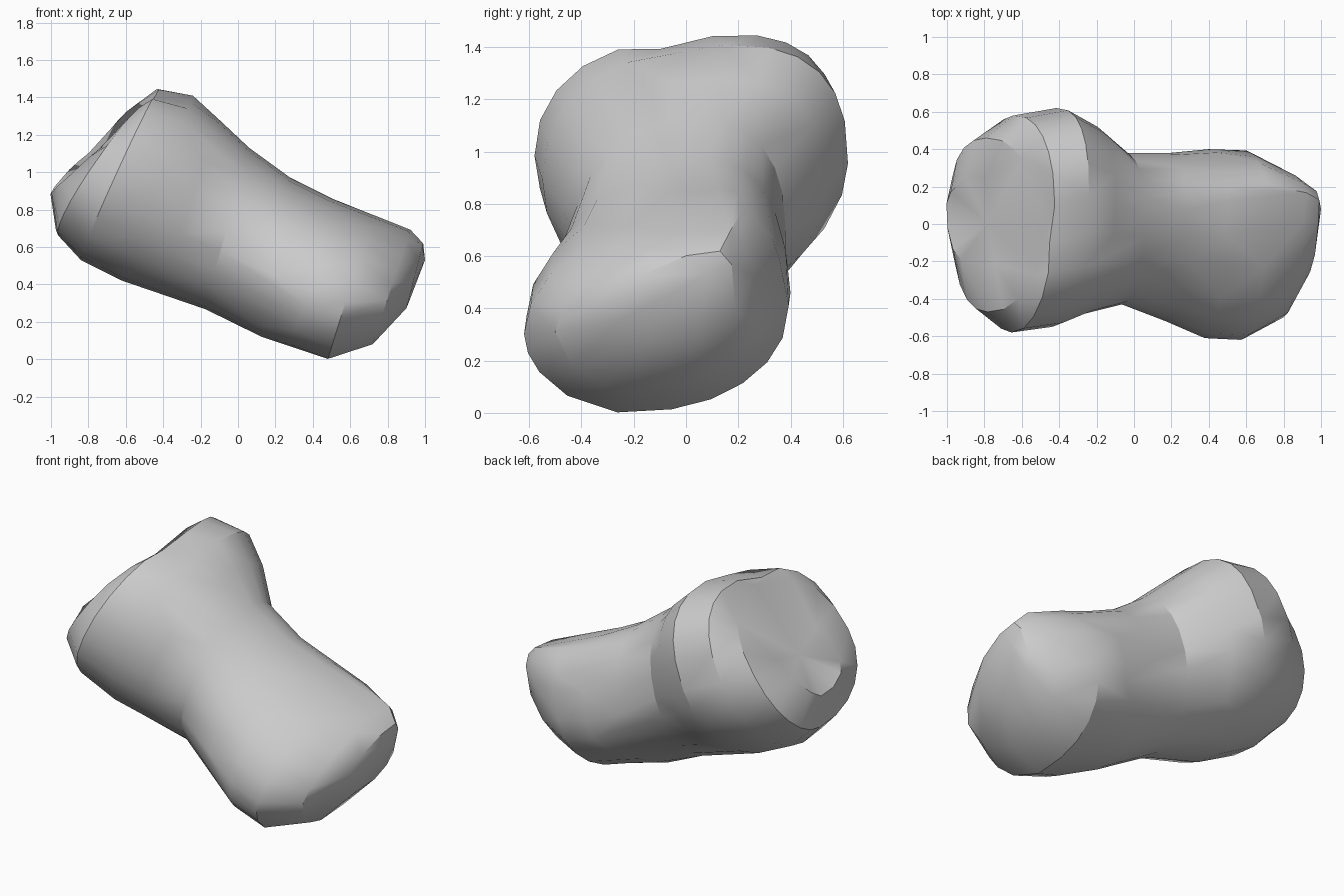
import bpy, bmesh, math

cube = bpy.data.objects.get("Cube")
if cube:
    bpy.data.objects.remove(cube, do_unlink=True)

SEGMENTS = 24

# Roundness: widest level of front and back, then powers for
# top front, top back, bottom front, bottom back
CUP = (.45, .5, .88, .85, .95, .95)
HEAD = (.48, .54, .92, .76, .95, 1.1)
NECK = (.48, .52, 1, .9, 1, 1.05)
FOOT = (.39, .5, 1.03, .95, 1.05, 1)
TIP = (.4, .45, 1.2, .92, 1.05, 1)

# Cross-sections along the shaft: top (x, z), bottom (x, z),
# y of front/back/crest/keel, roundness, crest dip, front and back rim bulge
SECTIONS = [
    ((-.64, 1.19), (-1.0, .88), (-.24, .25, 0, .08), CUP, 0, (.02, .04)),
    ((-.46, 1.39), (-.96, .66), (-.47, .46, 0, .05), CUP, .06, (.06, .1)),
    ((-.42, 1.45), (-.84, .53), (-.58, .58, .1, .05), HEAD, .05, (.02, .04)),
    ((-.24, 1.41), (-.62, .42), (-.55, .62, .15, 0), HEAD, .02, (0, 0)),
    ((-.10, 1.28), (-.42, .35), (-.48, .53, .12, 0), HEAD, 0, (0, 0)),
    ((.06, 1.13), (-.18, .27), (-.43, .38, .05, 0), NECK, 0, (0, 0)),
    ((.28, .97), (.10, .13), (-.52, .38, .08, -.1), FOOT, 0, (0, 0)),
    ((.50, .86), (.30, .06), (-.61, .40, .12, -.2), FOOT, 0, (0, 0)),
    ((.72, .775), (.48, 0), (-.62, .39, .14, -.2), FOOT, 0, (0, 0)),
    ((.92, .695), (.72, .08), (-.50, .27, .15, -.18), TIP, 0, (0, 0)),
    ((.99, .62), (.90, .27), (-.26, .19, .12, -.05), TIP, 0, (0, 0)),
]


def section_points(top, bottom, widths, roundness, dip, bulge):
    """Closed outline made of four rounded quadrants on a tilted plane."""
    front, back, crest, keel = widths
    levels, upper_powers, lower_powers = roundness[:2], roundness[2:4], roundness[4:]
    for i in range(SEGMENTS):
        a = math.tau * i / SEGMENTS
        s, c = math.sin(a), math.cos(a)
        upper, rear = c > 0, s > 0
        peak, edge = (crest if upper else keel), (back if rear else front)
        # Ease the widest level around the crest and keel
        side = levels[rear]
        power = (upper_powers if upper else lower_powers)[rear]
        y = peak + (edge - peak) * abs(s) ** power
        reach = abs(c) ** power
        v = side + (1 - side) * reach if upper else side * (1 - reach)
        if upper:
            v -= dip * math.exp(-((y + .07) / .13) ** 2)
        out = bulge[rear] * abs(s)
        yield (bottom[0] + (top[0] - bottom[0]) * v - .81 * out, y,
               bottom[1] + (top[1] - bottom[1]) * v + .58 * out)


# Loft the sections and close both joint ends, one hollow and one rounded
bm = bmesh.new()
rings = [[bm.verts.new(p) for p in section_points(*s)] for s in SECTIONS]
for a, b in zip(rings, rings[1:]):
    for i in range(SEGMENTS):
        j = (i + 1) % SEGMENTS
        bm.faces.new((a[i], a[j], b[j], b[i]))
for ring, tip in ((rings[0], (-.79, 0, 1.03)), (rings[-1], (1, .08, .53))):
    centre = bm.verts.new(tip)
    for i in range(SEGMENTS):
        bm.faces.new((ring[i], ring[(i + 1) % SEGMENTS], centre))
bmesh.ops.recalc_face_normals(bm, faces=bm.faces)
mesh = bpy.data.meshes.new("bone")
bm.to_mesh(mesh)
bm.free()

bone = bpy.data.objects.new("bone", mesh)
bpy.context.collection.objects.link(bone)

# Irregular low-poly faceting
facets = bone.modifiers.new("facets", "DECIMATE")
facets.ratio = .75
bpy.ops.object.select_all(action="DESELECT")
bpy.context.view_layer.objects.active = bone
bone.select_set(True)
bpy.ops.object.modifier_apply(modifier=facets.name)
bpy.ops.object.shade_smooth_by_angle(angle=math.radians(30))

# Plain grey surface
grey = bpy.data.materials.new("light_grey")
grey.use_nodes = True
colour = (.6, .6, .6, 1)
grey.diffuse_color = colour
grey.node_tree.nodes["Principled BSDF"].inputs["Base Color"].default_value = colour
mesh.materials.append(grey)
